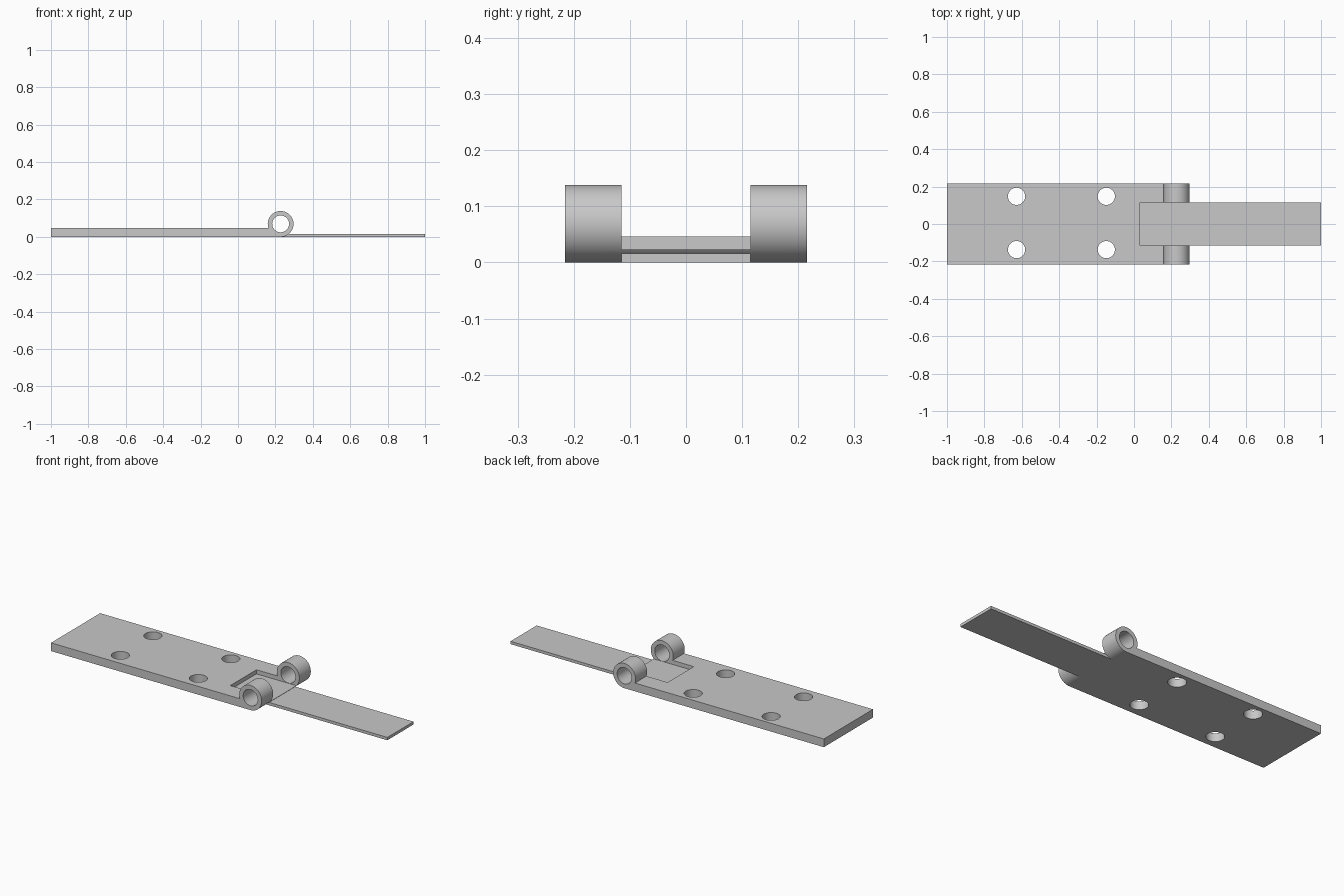
import bpy, bmesh, math

default = bpy.data.objects.get("Cube")
if default:
    bpy.data.objects.remove(default, do_unlink=True)

HALF_W, NOTCH_W = 0.216, 0.115        # half widths of the leaf and of the tongue
THICK, FLOOR, STRIP = 0.046, 0.023, 0.016
PIN_X, R_OUT, R_IN = 0.228, 0.069, 0.045
NOTCH_X = 0.033

steel = bpy.data.materials.new("light_grey_steel")
steel.use_nodes = True
grey = (0.58, 0.58, 0.58, 1)
steel.diffuse_color = grey
steel.node_tree.nodes["Principled BSDF"].inputs["Base Color"].default_value = grey


def box(name, x0, x1, y0, y1, z0, z1):
    bpy.ops.mesh.primitive_cube_add(
        size=1, location=((x0 + x1) / 2, (y0 + y1) / 2, (z0 + z1) / 2))
    ob = bpy.context.object
    ob.name = name
    ob.scale = (x1 - x0, y1 - y0, z1 - z0)
    bpy.ops.object.transform_apply(location=False, rotation=False, scale=True)
    return ob


def cylinder(name, radius, location, tilt=0):
    bpy.ops.mesh.primitive_cylinder_add(
        vertices=48, radius=radius, depth=1, location=location, rotation=(tilt, 0, 0))
    bpy.context.object.name = name
    return bpy.context.object


def cut(body, cutter):
    mod = body.modifiers.new("cut", "BOOLEAN")
    mod.operation, mod.solver, mod.object = "DIFFERENCE", "EXACT", cutter
    bpy.context.view_layer.objects.active = body
    bpy.ops.object.modifier_apply(modifier=mod.name)
    bpy.data.objects.remove(cutter, do_unlink=True)


# Hinge leaf: plate whose end rolls up into a knuckle, extruded across the width
end = math.pi + math.asin((R_OUT - THICK) / R_OUT)
start = -math.pi / 2
steps = 56
profile = [(-1, THICK), (-1, 0)]
for i in range(steps + 1):
    a = start + (end - start) * i / steps
    profile.append((PIN_X + R_OUT * math.cos(a), R_OUT + R_OUT * math.sin(a)))

bm = bmesh.new()
face = bm.faces.new([bm.verts.new((x, -HALF_W, z)) for x, z in profile])
side = bmesh.ops.extrude_face_region(bm, geom=[face])["geom"]
bmesh.ops.translate(bm, vec=(0, 2 * HALF_W, 0),
                    verts=[v for v in side if isinstance(v, bmesh.types.BMVert)])
bmesh.ops.recalc_face_normals(bm, faces=bm.faces)
mesh = bpy.data.meshes.new("hinge_leaf")
bm.to_mesh(mesh)
bm.free()
leaf = bpy.data.objects.new("hinge_leaf", mesh)
bpy.context.collection.objects.link(leaf)

# Notch between the knuckles, pin bore and four screw holes
cut(leaf, box("notch_cutter", NOTCH_X, 0.5, -NOTCH_W, NOTCH_W, FLOOR, 0.5))
cut(leaf, cylinder("bore_cutter", R_IN, (PIN_X, 0, R_OUT), math.pi / 2))
for x in (-0.628, -0.148):
    for y in (-0.137, 0.148):
        cut(leaf, cylinder("screw_hole_cutter", 0.046, (x, y, 0)))

# Thin tongue running out from under the knuckles
tongue = box("tongue_strip", PIN_X, 1, -NOTCH_W, NOTCH_W, 0, STRIP)

for ob in (leaf, tongue):
    ob.data.materials.clear()
    ob.data.materials.append(steel)

bpy.ops.object.select_all(action="DESELECT")
leaf.select_set(True)
bpy.context.view_layer.objects.active = leaf
bpy.ops.object.shade_smooth_by_angle(angle=math.radians(30))
